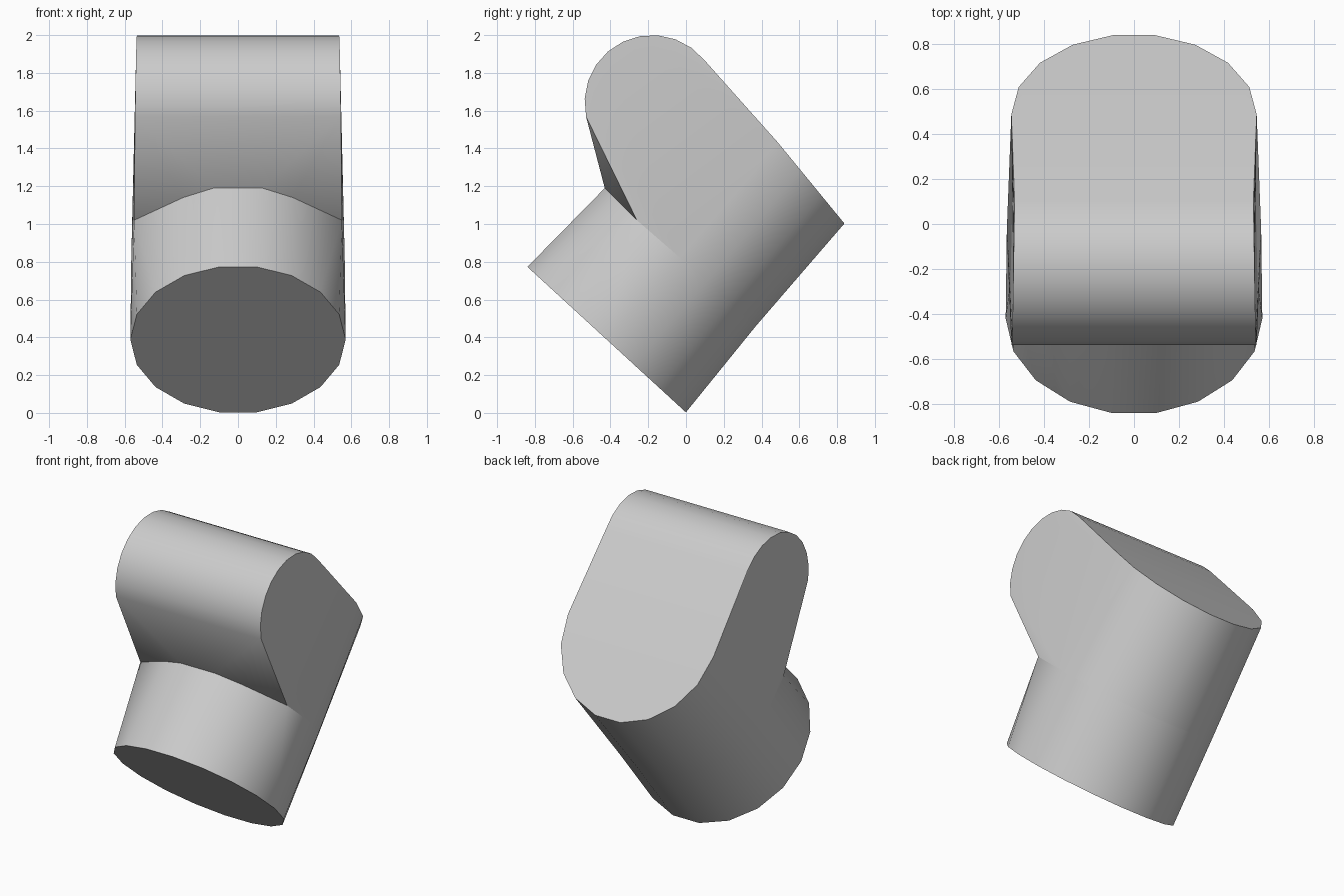
import bpy, bmesh
from math import sin, cos, pi, radians

cube = bpy.data.objects.get("Cube")
if cube:
    bpy.data.objects.remove(cube, do_unlink=True)

grey = bpy.data.materials.new("light_grey")
grey.use_nodes = True
grey.diffuse_color = (0.6, 0.6, 0.6, 1)
shader = next(n for n in grey.node_tree.nodes if n.type == 'BSDF_PRINCIPLED')
shader.inputs["Base Color"].default_value = grey.diffuse_color

SIDES = 18


def ring(half_width, centre, reach, back_only=False):
    """Points of a tilted ellipse; reach is the (y, z) step to its rear edge."""
    points = []
    for i in range(SIDES):
        a = 2 * pi * (i + 0.5) / SIDES
        if back_only and cos(a) < -0.001:
            continue
        points.append((half_width * sin(a),
                       centre[0] + reach[0] * cos(a),
                       centre[1] + reach[1] * cos(a)))
    return points


def both_sides(points):
    return [(s * x, y, z) for s in (-1, 1) for x, y, z in points]


def solid(name, points):
    """Closed convex body around the given sections."""
    bm = bmesh.new()
    for p in points:
        bm.verts.new(p)
    hull = bmesh.ops.convex_hull(bm, input=bm.verts)
    unused = {e for e in hull["geom_interior"] + hull["geom_unused"]
              if isinstance(e, bmesh.types.BMVert)}
    bmesh.ops.delete(bm, geom=list(unused), context='VERTS')
    bmesh.ops.recalc_face_normals(bm, faces=bm.faces)
    mesh = bpy.data.meshes.new(name)
    bm.to_mesh(mesh)
    bm.free()
    mesh.materials.append(grey)
    ob = bpy.data.objects.new(name, mesh)
    bpy.context.collection.objects.link(ob)
    bpy.ops.object.select_all(action='DESELECT')
    ob.select_set(True)
    bpy.context.view_layer.objects.active = ob
    bpy.ops.object.shade_smooth_by_angle(angle=radians(30))
    return ob


# Shared joint section: round at the back, squarer at the front
joint = ring(0.565, (-0.03, 0.82), (0.405, -0.367), back_only=True)
joint += both_sides([(0.55, -0.26, 1.02), (0.29, -0.38, 1.14), (0.13, -0.43, 1.19)])

# Lower tilted cylinder
base = ring(0.57, (-0.42, 0.388), (0.426, -0.391))
solid("lower_cylinder", base + joint)

# Upper body: half-round back, flat sloping top and a rounded front end
slope_edge = ring(0.545, (0.486, 1.432), (0.358, -0.436), back_only=True)
STEPS = 10
nose = []
for i in range(STEPS + 1):
    a = radians(39 + (192 - 39) * i / STEPS)
    nose.append((0.53 + 0.015 * i / STEPS, -0.18 + 0.357 * cos(a), 1.643 + 0.357 * sin(a)))
solid("upper_body", joint + slope_edge + both_sides(nose))
